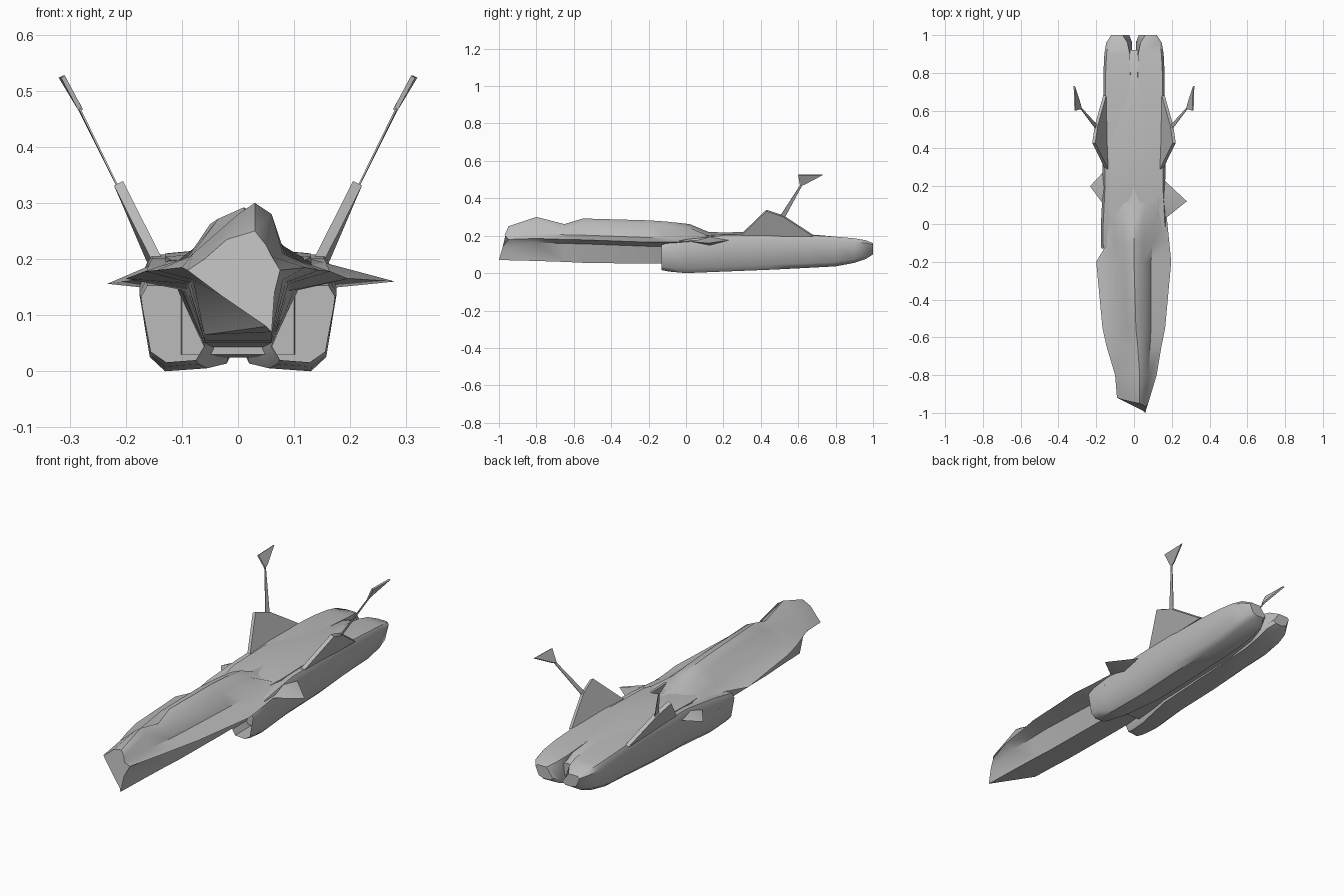
import bpy, bmesh, math
from mathutils import Vector

cube = bpy.data.objects.get("Cube")
if cube:
    bpy.data.objects.remove(cube, do_unlink=True)

grey = bpy.data.materials.new("airframe_grey")
grey.use_nodes = True
grey.diffuse_color = (0.5, 0.5, 0.5, 1)
bsdf = next(n for n in grey.node_tree.nodes if n.type == 'BSDF_PRINCIPLED')
bsdf.inputs["Base Color"].default_value = grey.diffuse_color


def finish(name, bm, angle=45):
    """Turn a bmesh into a shaded, coloured object."""
    bmesh.ops.recalc_face_normals(bm, faces=bm.faces)
    mesh = bpy.data.meshes.new(name)
    bm.to_mesh(mesh)
    bm.free()
    mesh.materials.append(grey)
    obj = bpy.data.objects.new(name, mesh)
    bpy.context.collection.objects.link(obj)
    bpy.ops.object.select_all(action='DESELECT')
    obj.select_set(True)
    bpy.context.view_layer.objects.active = obj
    bpy.ops.object.shade_smooth_by_angle(angle=math.radians(angle))
    return obj


def loft(rings):
    """Skin equal-length rings and close both ends."""
    bm = bmesh.new()
    loops = [[bm.verts.new(p) for p in ring] for ring in rings]
    n = len(loops[0])
    for a, b in zip(loops, loops[1:]):
        for i in range(n):
            j = (i + 1) % n
            bm.faces.new((a[i], a[j], b[j], b[i]))
    front = bm.faces.new(loops[0])
    bm.faces.new(loops[-1])
    return bm, front


def blade(name, outline, normal, thickness):
    """Solid thin plate, thickened either side of its outline."""
    off = Vector(normal).normalized() * thickness / 2
    bm, _ = loft([[Vector(p) + off for p in outline],
                  [Vector(p) - off for p in outline]])
    return finish(name, bm, 30)


# Forward fuselage: spine, shoulders, thin chines and flat belly
def body_ring(y, xc, top, sh, root, left, right, zc, hb, zb):
    pts = [(xc, top), (xc + sh, top - 0.02), (root, zc + 0.025), (right, zc),
           (root, zc - 0.022), (hb, zb), (-hb, zb), (-root, zc - 0.022),
           (left, zc), (-root, zc + 0.025), (xc - sh, top - 0.02)]
    return [(x, y, z) for x, z in pts]


# Crooked nose face, slanting back toward the right side
nose = [(0.03, -0.95, 0.25), (0.05, -0.96, 0.225), (0.06, -0.97, 0.205),
        (0.075, -0.95, 0.18), (0.065, -0.98, 0.14), (0.06, -1.0, 0.07),
        (0.05, -0.99, 0.08), (-0.03, -0.95, 0.135), (-0.09, -0.92, 0.18),
        (-0.06, -0.93, 0.2), (-0.02, -0.94, 0.235)]
body = [
    (-0.80, 0.03, 0.300, 0.03, 0.08, -0.10, 0.12, 0.185, 0.06, 0.065),
    (-0.65, 0.02, 0.262, 0.04, 0.085, -0.145, 0.145, 0.18, 0.06, 0.06),
    (-0.55, 0.01, 0.292, 0.045, 0.09, -0.167, 0.165, 0.178, 0.06, 0.055),
    (-0.20, 0, 0.282, 0.05, 0.09, -0.2, 0.197, 0.165, 0.06, 0.05),
    (-0.10, 0, 0.275, 0.05, 0.10, -0.14, 0.187, 0.165, 0.06, 0.05),
    (0.02, 0, 0.262, 0.05, 0.11, -0.155, 0.175, 0.17, 0.06, 0.04),
    (0.12, 0, 0.22, 0.06, 0.12, -0.155, 0.165, 0.175, 0.06, 0.04),
    (0.30, 0, 0.214, 0.06, 0.13, -0.155, 0.155, 0.175, 0.06, 0.04),
]
bm, _ = loft([nose] + [body_ring(*s) for s in body])
finish("forward_fuselage", bm, 40)


# Rear deck joining the two engines
def deck_ring(y, w, top, bottom):
    return [(0, y, top), (w, y, top - 0.012), (w, y, bottom),
            (-w, y, bottom), (-w, y, top - 0.012)]


bm, _ = loft([deck_ring(*s) for s in [
    (-0.02, 0.10, 0.2, 0.03), (0.15, 0.13, 0.216, 0.025),
    (0.4, 0.13, 0.222, 0.03), (0.7, 0.11, 0.204, 0.04),
    (0.85, 0.09, 0.19, 0.06), (0.92, 0.03, 0.165, 0.09)]])
finish("rear_deck", bm)


# Engine nacelles with recessed intakes and rounded tails
def nacelle_ring(s, y, xi, xo, top, bottom):
    h = top - bottom
    pts = [(xi, top), (xo - 0.012, top), (xo, top - 0.15 * h),
           (xo - 0.018, bottom + 0.14 * h), (xo - 0.045, bottom),
           (max(xi - 0.02, 0.015), bottom + 0.03 * h),
           (max(xi - 0.035, 0.01), bottom + 0.22 * h)]
    return [(s * x, y, z) for x, z in pts]


nacelle = [
    (-0.13, 0.095, 0.173, 0.152, 0.016), (-0.09, 0.09, 0.176, 0.162, 0.008),
    (0.0, 0.075, 0.175, 0.18, 0.0), (0.2, 0.04, 0.165, 0.202, 0.008),
    (0.45, 0.02, 0.168, 0.208, 0.018), (0.65, 0.02, 0.162, 0.203, 0.028),
    (0.8, 0.02, 0.162, 0.195, 0.036), (0.9, 0.022, 0.157, 0.186, 0.055),
    (0.96, 0.035, 0.147, 0.176, 0.075), (1.0, 0.06, 0.12, 0.16, 0.1),
]
for s, side in ((1, "left"), (-1, "right")):
    bm, front = loft([nacelle_ring(s, *n) for n in nacelle])
    bmesh.ops.inset_region(bm, faces=[front], thickness=0.008)
    wall = bmesh.ops.extrude_discrete_faces(bm, faces=[front])["faces"]
    bmesh.ops.translate(bm, verts=wall[0].verts, vec=(0, 0.12, 0))
    finish(side + "_engine_nacelle", bm)

    # Canted tail fin: broad root, thin stem and small tip
    root = [(0.145, 0.29, 0.2), (0.213, 0.43, 0.335), (0.2, 0.52, 0.305),
            (0.155, 0.68, 0.2)]
    stem = [(0.2, 0.5, 0.3), (0.283, 0.61, 0.47), (0.285, 0.622, 0.47),
            (0.2, 0.53, 0.3)]
    tip = [(0.28, 0.61, 0.465), (0.312, 0.6, 0.525), (0.316, 0.73, 0.525),
           (0.285, 0.635, 0.475)]
    for part, outline, t in (("root", root, 0.018), ("stem", stem, 0.003),
                             ("tip", tip, 0.008)):
        blade(side + "_fin_" + part, [(s * x, y, z) for x, y, z in outline],
              (s * 0.88, 0, -0.47), t)

# Broken wing stubs, thick at the root and tapering to a point
for name, x_root, y0, y1, tip in (
        ("left_wing_stub", 0.13, 0.0, 0.26, (0.28, 0.12, 0.16)),
        ("right_wing_stub", -0.13, 0.06, 0.31, (-0.233, 0.2, 0.156))):
    bm = bmesh.new()
    base = [bm.verts.new((x_root, y, z)) for y, z in
            ((y0, 0.17), ((y0 + y1) / 2, 0.2), (y1, 0.18),
             ((y0 + y1) / 2, 0.145))]
    point = bm.verts.new(tip)
    bm.faces.new(base)
    for i in range(4):
        bm.faces.new((base[i], base[(i + 1) % 4], point))
    finish(name, bm, 30)
